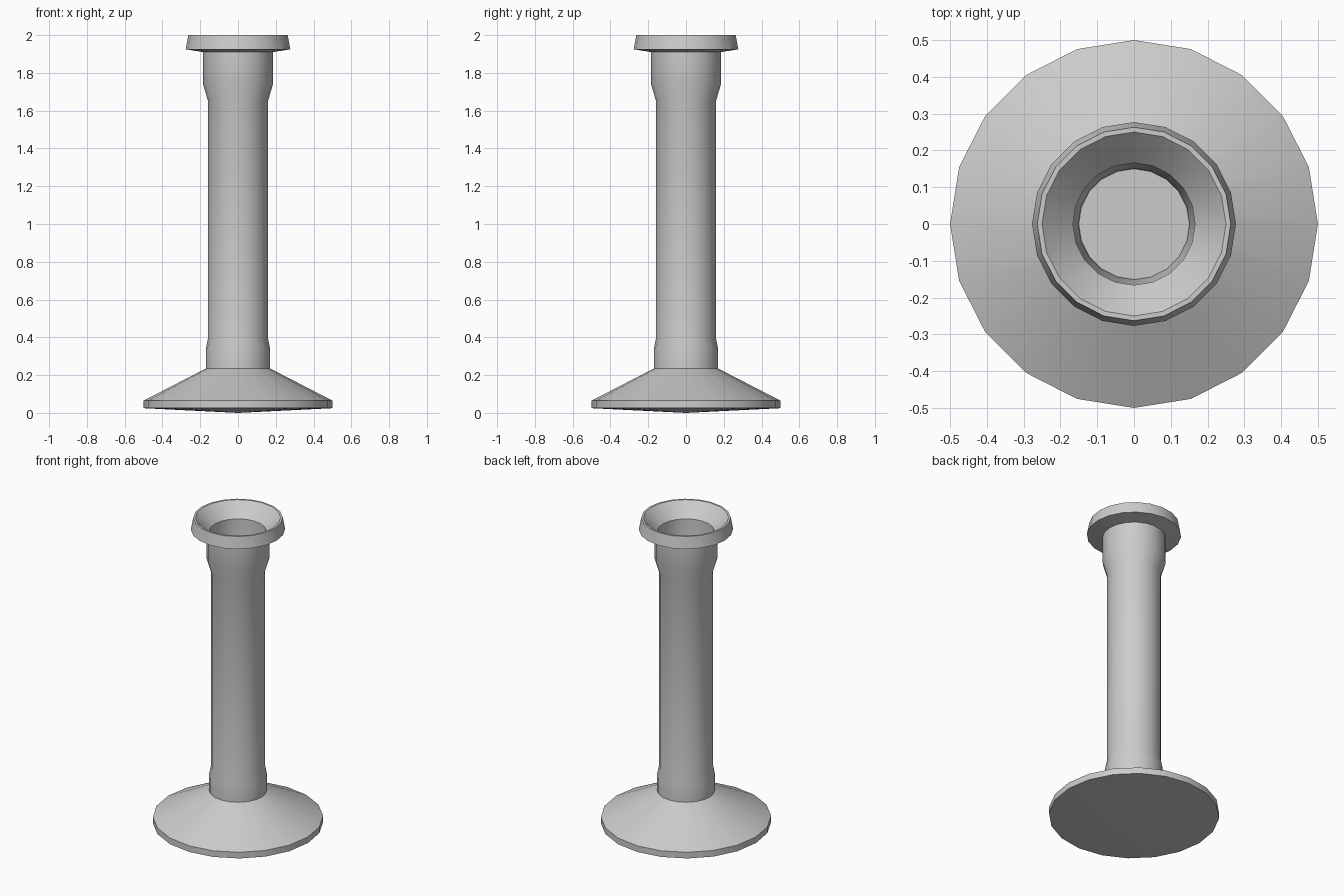
import bpy
import bmesh
import math

if "Cube" in bpy.data.objects:
    bpy.data.objects.remove(bpy.data.objects["Cube"])

SIDES = 20


def lathe(name, profile):
    """Revolve an (r, z) profile that starts and ends on the axis."""
    bm = bmesh.new()
    rings = []
    for r, z in profile:
        if r == 0:
            rings.append([bm.verts.new((0, 0, z))] * SIDES)
        else:
            rings.append([bm.verts.new((r * math.cos(2 * math.pi * i / SIDES),
                                        r * math.sin(2 * math.pi * i / SIDES), z))
                          for i in range(SIDES)])
    for a, b in zip(rings, rings[1:]):
        for i in range(SIDES):
            j = (i + 1) % SIDES
            bm.faces.new(list(dict.fromkeys((a[i], a[j], b[j], b[i]))))
    bmesh.ops.recalc_face_normals(bm, faces=bm.faces)
    mesh = bpy.data.meshes.new(name)
    bm.to_mesh(mesh)
    bm.free()
    obj = bpy.data.objects.new(name, mesh)
    bpy.context.collection.objects.link(obj)
    bpy.ops.object.select_all(action='DESELECT')
    obj.select_set(True)
    bpy.context.view_layer.objects.active = obj
    bpy.ops.object.shade_smooth_by_angle(angle=math.radians(25))
    return obj


# Flared foot with a slightly domed underside
foot = [(0, 0), (0.5, 0.025), (0.5, 0.065), (0.17, 0.235)]
# Lower collar, long shaft, wider upper collar
shaft = [(0.17, 0.34), (0.16, 0.39), (0.16, 1.655), (0.185, 1.74), (0.185, 1.91)]
# Overhanging lip and the funnel inside it
lip = [(0.277, 1.925), (0.263, 2.0), (0.25, 2.0), (0.166, 1.915)]
# Hollow bore following the outside
bore = [(0.166, 1.74), (0.151, 1.655), (0.149, 0.2), (0, 0.2)]

lathe("column_stand", foot + shaft + lip + bore)
